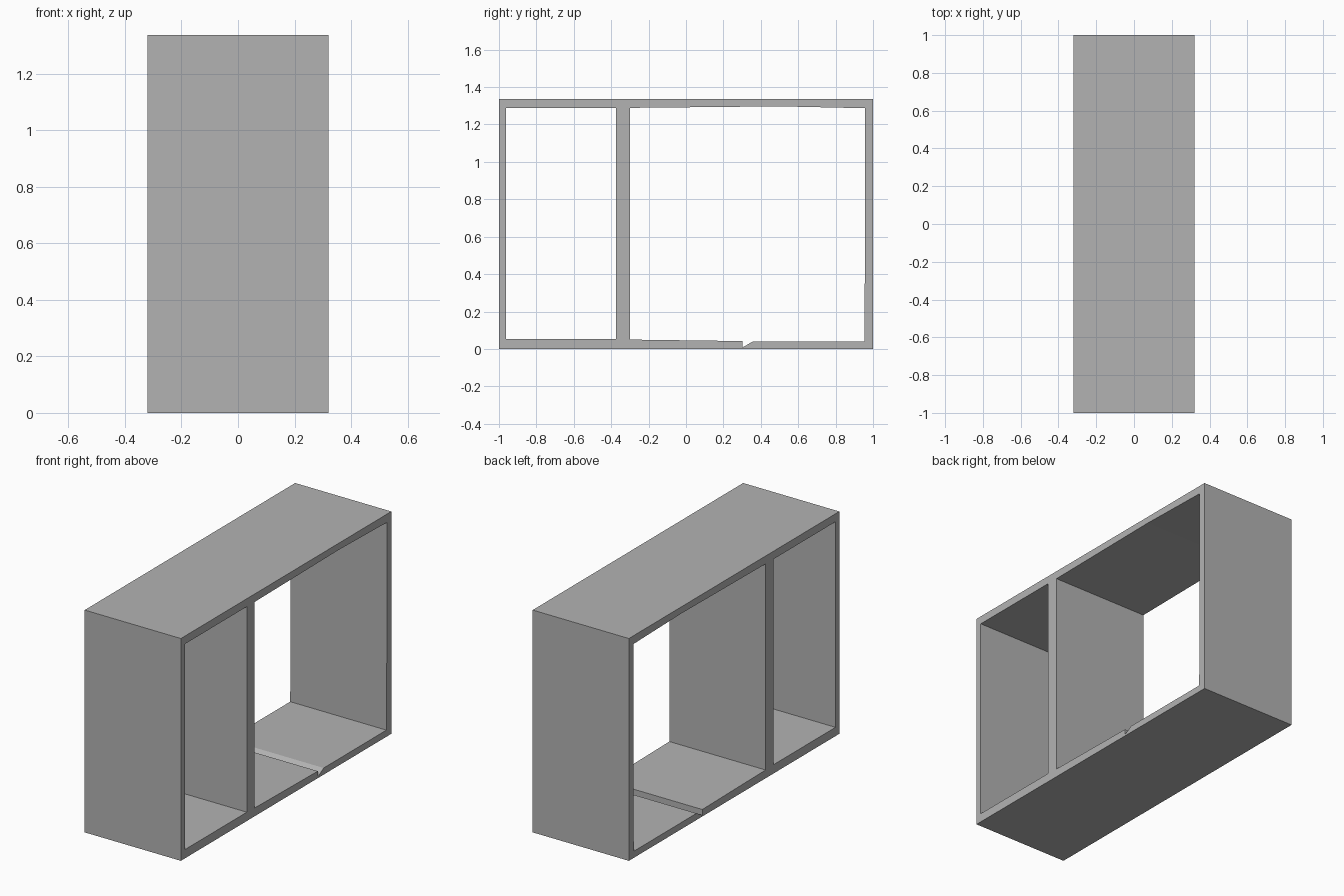
import bpy
import bmesh

if "Cube" in bpy.data.objects:
    bpy.data.objects.remove(bpy.data.objects["Cube"], do_unlink=True)

HALF_WIDTH = 0.32
HEIGHT = 1.337


def flat_material(name, colour):
    mat = bpy.data.materials.new(name)
    mat.use_nodes = True
    mat.diffuse_color = colour
    mat.node_tree.nodes["Principled BSDF"].inputs["Base Color"].default_value = colour
    return mat


def rectangle(y0, y1, z0, z1):
    return [(y0, z0), (y1, z0), (y1, z1), (y0, z1)]


def extrude_profile(name, loops, mat):
    """Fill nested (y, z) outlines and extrude them across the width."""
    bm = bmesh.new()
    for loop in loops:
        verts = [bm.verts.new((-HALF_WIDTH, y, z)) for y, z in loop]
        for a, b in zip(verts, verts[1:] + verts[:1]):
            bm.edges.new((a, b))
    bmesh.ops.triangle_fill(bm, edges=bm.edges[:], use_beauty=True)
    result = bmesh.ops.extrude_face_region(bm, geom=bm.faces[:], use_keep_orig=True)
    moved = [g for g in result["geom"] if isinstance(g, bmesh.types.BMVert)]
    bmesh.ops.translate(bm, verts=moved, vec=(2 * HALF_WIDTH, 0, 0))
    bmesh.ops.recalc_face_normals(bm, faces=bm.faces[:])
    mesh = bpy.data.meshes.new(name)
    bm.to_mesh(mesh)
    bm.free()
    mesh.materials.append(mat)
    obj = bpy.data.objects.new(name, mesh)
    bpy.context.collection.objects.link(obj)
    return obj


grey = flat_material("plain grey", (0.45, 0.45, 0.45, 1))

# Outer frame with a narrow bay and a wide bay, divided by an upright
outline = rectangle(-1, 1, 0, HEIGHT)
narrow_bay = rectangle(-0.963, -0.373, 0.053, 1.289)

# Wide bay: slightly uneven walls and a wedge notch cut in the floor
wide_bay = [
    (-0.299, 0.05), (0.302, 0.042), (0.302, 0.008), (0.357, 0.04),
    (0.953, 0.04), (0.957, 0.5), (0.957, 1.287), (0.5, 1.297), (-0.299, 1.289),
]

extrude_profile("open_frame", [outline, narrow_bay, wide_bay], grey)
